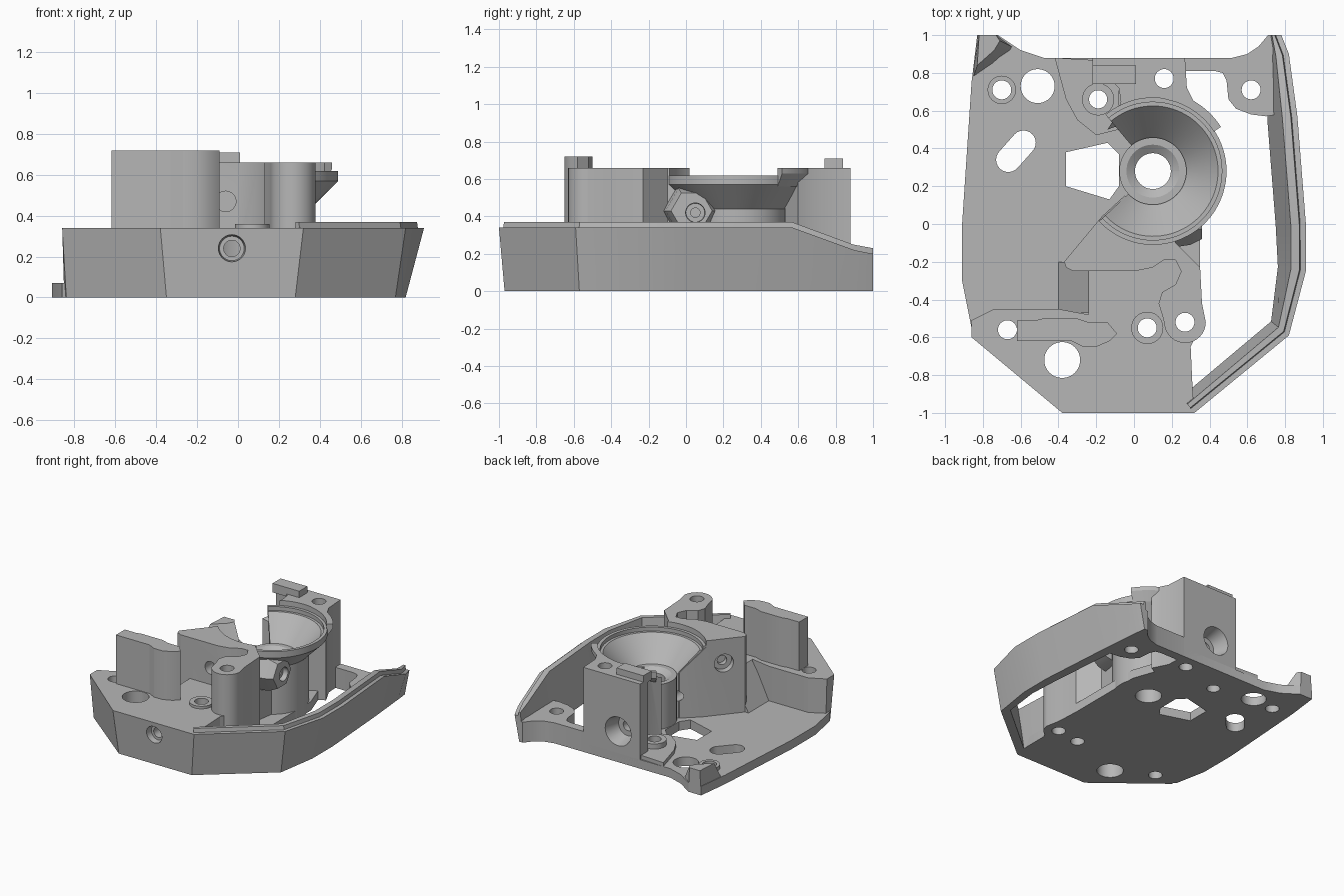
import bpy, bmesh
from math import sin, cos, radians
from mathutils import Vector

if "Cube" in bpy.data.objects:
    bpy.data.objects.remove(bpy.data.objects["Cube"], do_unlink=True)

grey = bpy.data.materials.new("light_grey")
grey.use_nodes = True
grey.diffuse_color = (0.47, 0.47, 0.47, 1)
grey.node_tree.nodes["Principled BSDF"].inputs["Base Color"].default_value = (0.47, 0.47, 0.47, 1)
parts = {}


def arc(x, y, r, a0, a1, n=12):
    angles = [radians(a0 + (a1 - a0) * i / n) for i in range(n + 1)]
    return [(x + r * cos(a), y + r * sin(a)) for a in angles]


def loft(bm, rings):
    """Skin closed rings of equal size and cap both ends."""
    rows = [[bm.verts.new(p) for p in ring] for ring in rings]
    n = len(rows[0])
    for a, b in zip(rows, rows[1:]):
        for i in range(n):
            j = (i + 1) % n
            bm.faces.new((a[i], a[j], b[j], b[i]))
    bm.faces.new(rows[0])
    bm.faces.new(rows[-1])


def prism(bm, outline, z0, z1, top=None):
    loft(bm, [[(x, y, z0) for x, y in outline], [(x, y, z1) for x, y in (top or outline)]])


def rod(bm, start, axis, stations, sides=40):
    """Stepped round bar; stations are (distance, radius)."""
    turn = Vector(axis).to_track_quat('Z', 'Y')
    loft(bm, [[Vector(start) + turn @ Vector((x, y, d)) for x, y in arc(0, 0, r, 0, 360, sides)[:-1]]
              for d, r in stations])


def sweep(bm, profile, x, y, a0, a1, n):
    """Turn an (r, z) profile through part of a circle."""
    loft(bm, [[(x + r * cos(a), y + r * sin(a), z) for r, z in profile]
              for a in [radians(a0 + (a1 - a0) * i / n) for i in range(n + 1)]])


def finish(name, bm, keep=True):
    bmesh.ops.recalc_face_normals(bm, faces=bm.faces)
    mesh = bpy.data.meshes.new(name)
    bm.to_mesh(mesh)
    bm.free()
    mesh.materials.append(grey)
    obj = bpy.data.objects.new(name, mesh)
    bpy.context.collection.objects.link(obj)
    if keep:
        parts[name] = obj
    else:
        obj.hide_render = True
    return obj


def make(name, builder, *args):
    bm = bmesh.new()
    builder(bm, *args)
    return finish(name, bm)


CX, CY = 0.1, 0.28  # bowl centre

# Thin floor plate
make("floor_plate", prism,
     [(-.83, 1), (-.86, .75), (-.91, 0), (-.91, -.3), (-.86, -.55), (-.35, -.96), (.28, -.96),
      (.3, -.85), (.3, -.65), (.35, -.55), (.35, .4), (.28, .6), (.27, .88), (-.48, .88),
      (-.6, .92), (-.72, 1)], 0, .07)

# Front deck with outward leaning faces
back_edge = [(.3, -.65), (.35, -.55), (.35, -.23), (.22, -.1), (-.1, -.1), (-.24, -.2),
             (-.24, -.48), (-.4, -.45), (-.74, -.45)]
make("front_deck", prism,
     [(-.84, -.58), (-.35, -.97), (.28, -.97), (.3, -.85)] + back_edge + [(-.85, -.51)], 0, .34,
     [(-.86, -.6), (-.38, -1), (.32, -1), (.31, -.87)] + back_edge + [(-.86, -.51)])
make("deck_ramp", loft,
     [[(-.4, y, 0), (-.4, y, .07), (-.24, y, .34), (-.2, y, .34), (-.2, y, 0)] for y in (-.47, -.2)])

# Tall grip block on the deck
make("tall_block", prism,
     [(-.62, -.62), (-.33, -.62), (-.27, -.65), (-.2, -.65), (-.13, -.62), (-.09, -.58),
      (-.14, -.52), (-.24, -.52), (-.3, -.5), (-.48, -.5), (-.52, -.51), (-.62, -.51)], .3, .72)

# Block that carries the bowl, ending in a round screw post
make("bowl_support", prism,
     [(-.37, -.2), (-.36, -.23), (-.32, -.25), (0, -.25), (.1, -.23), (.16, -.19), (.22, -.19),
      (.25, -.25), (.22, -.32), (.15, -.36), (.13, -.42), (.155, -.5)]
     + arc(.27, -.52, .11, 185, 360, 16)
     + [(.36, -.42), (.35, -.23), (.22, -.1), (.25, .1), (-.05, .15), (-.17, .04)], 0, .66)

# Rear pillar and its key
make("rear_pillar", prism,
     [(-.22, .88), (.27, .88), (.28, .72), (.34, .6), (.2, .53), (0, .55), (-.14, .5), (-.09, .58),
      (-.07, .65), (-.08, .72), (-.13, .77), (-.22, .78)], 0, .66)
make("pillar_key", prism, [(-.22, .74), (.01, .74), (.01, .84), (-.22, .84)], .64, .71)

# Open sided bowl on a hollow column, with the raised collar behind it
make("bowl", sweep,
     [(.39, .57), (.39, .62), (.365, .62), (.365, .59), (.345, .59), (.17, .4), (.17, 0), (.26, 0),
      (.26, .44)], CX, CY, -137, 130, 64)
make("bowl_collar", sweep, [(.385, .56), (.385, .66), (.43, .66), (.43, .63)], CX, CY, 33, 80, 16)
make("bowl_hub", sweep,
     [(.095, 0), (.095, .39), (.14, .42), (.178, .42), (.178, 0)], CX, CY, 0, 359.99, 48)

# Leaning side wall with a stepped rim: top point, bottom point, inner widths, height
path = [(.32, -1, .28, -.97, .06, .11, .37), (.82, -.59, .77, -.57, .07, .12, .37),
        (.91, -.25, .82, -.25, .08, .15, .37), (.91, 0, .82, 0, .08, .16, .37),
        (.865, .57, .78, .57, .08, .16, .37), (.82, .9, .75, .9, .07, .12, .25),
        (.78, 1, .74, 1, .05, .07, .23)]
rings = []
for i, (x, y, bx, by, w, v, h) in enumerate(path):
    before, after = path[max(i - 1, 0)], path[min(i + 1, len(path) - 1)]
    t = Vector((after[0] - before[0], after[1] - before[1])).normalized()
    if i == len(path) - 1:
        t = Vector((0, 1))
    nx, ny = -t.y, t.x
    rings.append([(bx, by, 0), (x, y, h - .03)]
                 + [(x + d * nx, y + d * ny, z) for d, z in
                    ((.03, h - .03), (.035, h), (w, h), (v, 0))])
make("side_wall", loft, rings)

# Rear lug joining the side wall
make("rear_lug", prism,
     [(.2, .88), (.52, .88), (.6, .9), (.66, .94), (.71, 1), (.74, 1), (.76, .58), (.7, .57),
      (.62, .58), (.54, .61), (.5, .66), (.49, .76), (.47, .8), (.43, .81), (.2, .81)], 0, .16)

# Rear corner fin
make("corner_fin", prism,
     [(-.83, 1), (-.72, 1), (-.61, .92), (-.7, .86), (-.86, .75)], 0, .19,
     [(-.82, 1), (-.73, 1), (-.71, .97), (-.74, .92), (-.83, .84)])

# Raised pad, screw bosses and hexagonal side boss
make("floor_pad", prism,
     [(-.42, .88), (-.08, .86), (-.08, .5), (-.2, .47), (-.3, .55), (-.36, .66)], 0, .1)
for name, x, y, r, z in (("rear_boss", -.19, .66, .085, .14), ("corner_boss", -.7, .71, .075, .1),
                         ("deck_boss", .07, -.55, .085, .36)):
    make(name, rod, (x, y, 0), (0, 0, 1), [(0, r), (z, r)])
make("side_boss", rod, (.1, .03, .43), (1, 0, 0), [(0, .17), (.2, .14), (.26, .11)], 6)

# Cutter: upright holes, slot and cable window
bm = bmesh.new()
for x, y, r in ((-.51, .73, .09), (-.7, .71, .05), (-.19, .66, .048), (-.67, -.56, .05),
                (-.38, -.72, .095), (.07, -.55, .05), (.27, -.52, .05), (.16, .77, .05),
                (.62, .71, .05), (CX, CY, .1)):
    rod(bm, (x, y, -.1), (0, 0, 1), [(0, r), (1, r)])
prism(bm, arc(-.665, .34, .065, 135, 315) + arc(-.585, .43, .065, -45, 135), -.1, .3)
prism(bm, [(-.36, .2), (-.13, .13), (-.08, .2), (-.08, .37), (-.14, .43), (-.36, .38)], -.1, .3)
upright = finish("upright_cutter", bm, False)

# Cutter: lengthwise bore and side bores
bm = bmesh.new()
rod(bm, (-.03, -1.1, .24), (0, 1, 0),
    [(0, .08), (.16, .06), (.16, .04), (1.86, .04), (1.86, .08), (2.05, .13)])
rod(bm, (.22, .05, .42), (1, 0, 0), [(0, .025), (.1, .025), (.1, .05), (.3, .06)])
rod(bm, (-.2, -.14, .47), (-.77, .64, 0), [(0, .035), (.04, .035), (.04, .07), (.25, .07)])
rod(bm, (-.06, -.15, .47), (0, -1, 0), [(0, .05), (.2, .05)])
bores = finish("bore_cutter", bm, False)

# Cutter: bowl cavity
bm = bmesh.new()
rod(bm, (CX, CY, 0), (0, 0, 1), [(-.1, .15), (.38, .15), (.61, .388), (.9, .388)], 72)
cavity = finish("cavity_cutter", bm, False)

for name, obj in parts.items():
    bpy.ops.object.select_all(action='DESELECT')
    obj.select_set(True)
    bpy.context.view_layer.objects.active = obj
    cutters = [] if name in ("side_wall", "bowl_hub") else [upright, bores]
    if name in ("bowl_support", "rear_pillar", "front_deck", "floor_pad", "side_boss"):
        cutters.append(cavity)
    for cutter in cutters:
        mod = obj.modifiers.new("cut", 'BOOLEAN')
        mod.operation = 'DIFFERENCE'
        mod.solver = 'EXACT'
        mod.object = cutter
        bpy.ops.object.modifier_apply(modifier=mod.name)
    bpy.ops.object.shade_smooth_by_angle(angle=radians(25))

for cutter in (upright, bores, cavity):
    bpy.data.objects.remove(cutter, do_unlink=True)
